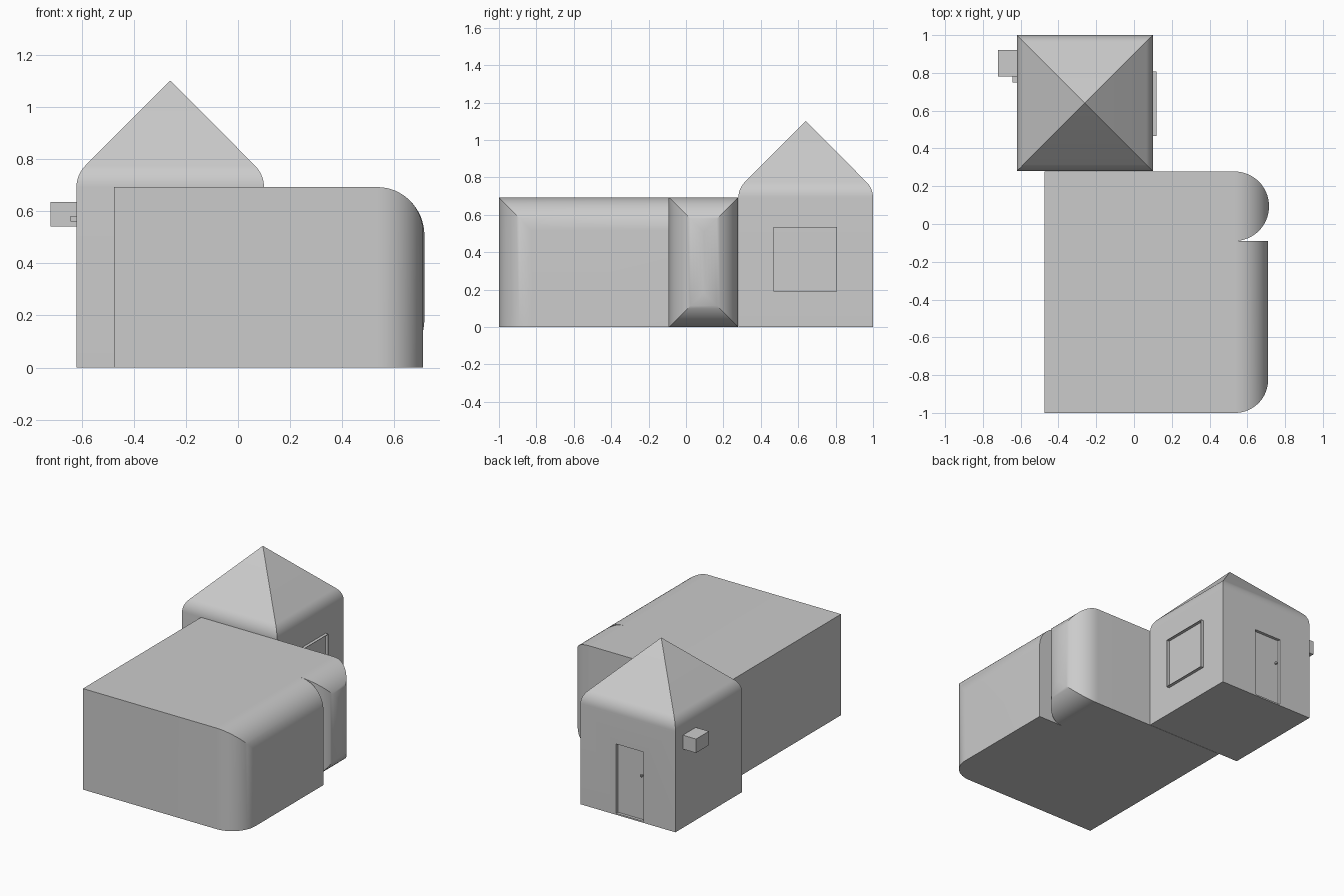
import bpy, bmesh, math

if "Cube" in bpy.data.objects:
    bpy.data.objects.remove(bpy.data.objects["Cube"])

grey = bpy.data.materials.new("plain grey")
grey.diffuse_color = (0.6, 0.6, 0.6, 1)
grey.use_nodes = True
grey.node_tree.nodes["Principled BSDF"].inputs["Base Color"].default_value = grey.diffuse_color


def finish(name, bm):
    """Turn a bmesh into a named, shaded object."""
    bmesh.ops.remove_doubles(bm, verts=bm.verts, dist=0.0004)
    bmesh.ops.recalc_face_normals(bm, faces=bm.faces)
    me = bpy.data.meshes.new(name)
    bm.to_mesh(me)
    bm.free()
    me.materials.append(grey)
    ob = bpy.data.objects.new(name, me)
    bpy.context.collection.objects.link(ob)
    return ob


def smooth(ob):
    bpy.ops.object.select_all(action='DESELECT')
    bpy.context.view_layer.objects.active = ob
    ob.select_set(True)
    bpy.ops.object.shade_smooth_by_angle(angle=math.radians(30))


def loft(name, rings):
    """Skin a run of four-cornered rings and cap both ends."""
    bm = bmesh.new()
    loops = [[bm.verts.new(p) for p in r] for r in rings]
    for a, b in zip(loops, loops[1:]):
        for i in range(4):
            j = (i + 1) % 4
            bm.faces.new((a[i], a[j], b[j], b[i]))
    bm.faces.new(loops[0])
    bm.faces.new(loops[-1])
    return finish(name, bm)


def box(name, x0, x1, y0, y1, z0, z1):
    return loft(name, [[(x, y0, z0), (x, y1, z0), (x, y1, z1), (x, y0, z1)]
                       for x in (x0, x1)])


def rounded_block(name, x0, x1, y0, y1, z1, r, sides, steps=16):
    """Block whose +x end is rounded on the chosen sides (y0, y1, z0, z1)."""
    ends = [(x0, 0)]
    for i in range(steps + 1):
        t = math.pi / 2 * i / steps
        ends.append((x1 - r + r * math.sin(t), r * (1 - math.cos(t))))
    rings = []
    for x, d in ends:
        a, b, c, e = (d * s for s in sides)
        rings.append([(x, y0 + a, c), (x, y1 - b, c),
                      (x, y1 - b, z1 - e), (x, y0 + a, z1 - e)])
    return loft(name, rings)


# Main hall and narrower rear wing with its bullnose end
smooth(rounded_block("main_hall", -0.475, 0.71, -1, -0.09, 0.692, 0.175, (1, 0, 0, 1)))
smooth(rounded_block("rear_wing", -0.475, 0.715, -0.09, 0.278, 0.692, 0.1835, (1, 1, 1, 1)))

# Tower with curved eaves and a pyramid roof
cx, cy, half, r = -0.26, 0.64, 0.36, 0.12
z_eave = 0.74 - r * math.tan(math.pi / 8)
levels = [(half, 0)]
for i in range(9):
    t = math.pi / 4 * i / 8
    levels.append((half - r * (1 - math.cos(t)), z_eave + r * math.sin(t)))
levels.append((0.0006, 1.10))
tower = loft("tower", [[(cx + sx * h, cy + sy * h, z) for sx, sy in
                        ((-1, -1), (1, -1), (1, 1), (-1, 1))] for h, z in levels])

# Recessed door in the back wall
cutter = box("door_cutter", -0.377, -0.17, 0.98, 1.05, 0.01, 0.485)
cutter.hide_render = True
cut = tower.modifiers.new("door", 'BOOLEAN')
cut.operation, cut.object, cut.solver = 'DIFFERENCE', cutter, 'EXACT'
bpy.context.view_layer.objects.active = tower
bpy.ops.object.modifier_apply(modifier="door")
bpy.data.objects.remove(cutter)
smooth(tower)
box("door_knob", -0.36, -0.348, 0.978, 0.995, 0.305, 0.317)

# Window frame standing proud of the right wall, open in the middle
y0, y1, z0, z1, w = 0.467, 0.807, 0.19, 0.535, 0.003
for n, z in (("bottom", z0), ("top", z1 - w)):
    box("window_" + n, 0.095, 0.12, y0, y1, z, z + w)
for n, y in (("front", y0), ("back", y1 - w)):
    box("window_" + n, 0.095, 0.12, y, y + w, z0 + w, z1 - w)

# Wall unit and its small connector on the left wall
box("wall_unit", -0.72, -0.615, 0.78, 0.92, 0.54, 0.635)
box("wall_unit_connector", -0.642, -0.615, 0.75, 0.782, 0.56, 0.582)
